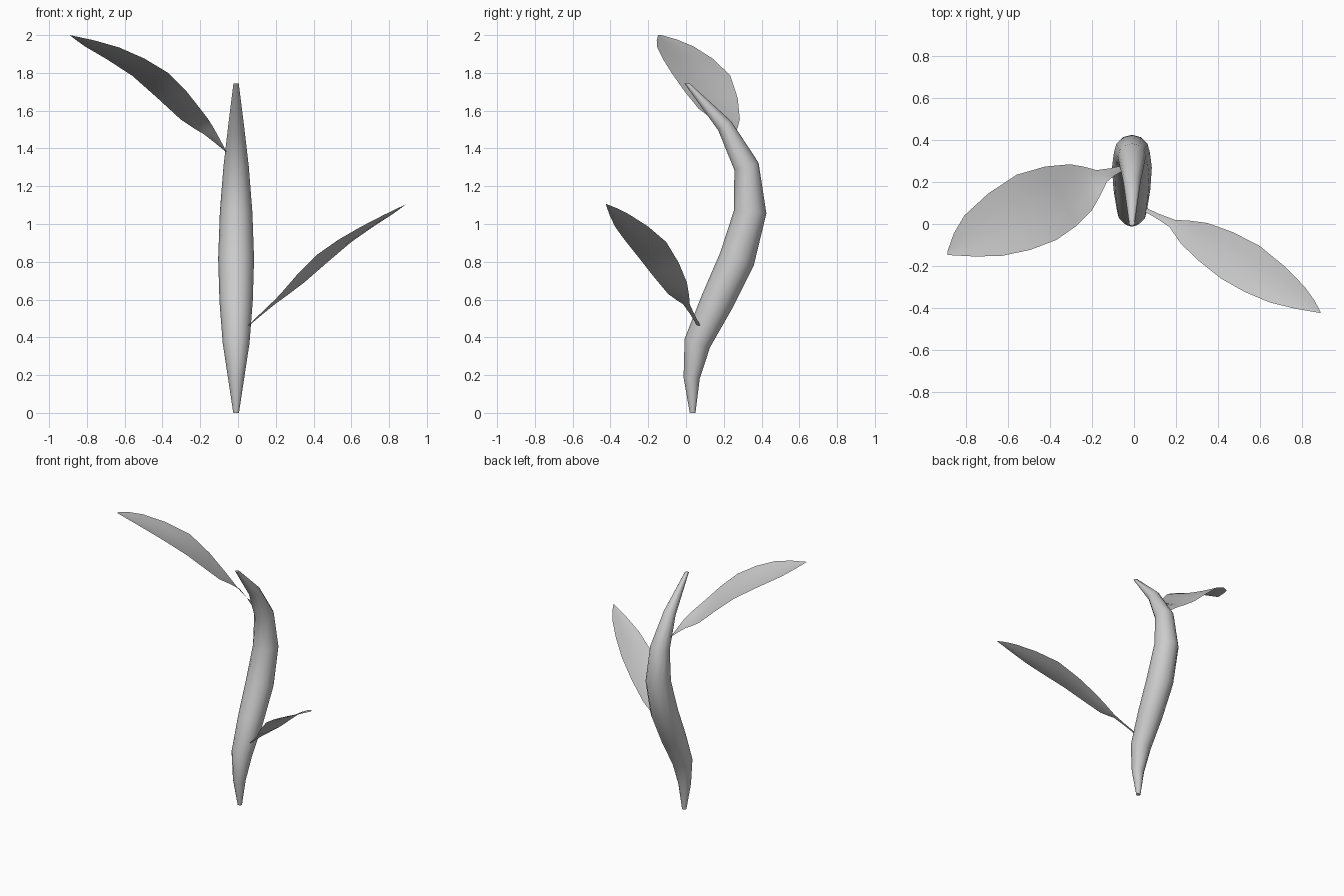
import bpy
import bmesh
import math
from mathutils import Vector

cube = bpy.data.objects.get("Cube")
if cube:
    bpy.data.objects.remove(cube, do_unlink=True)

# One plain grey material for the whole plant
grey = bpy.data.materials.new("plain grey")
grey.use_nodes = True
colour = (0.6, 0.6, 0.6, 1)
grey.diffuse_color = colour
grey.node_tree.nodes["Principled BSDF"].inputs["Base Color"].default_value = colour


def finish(name, bm, angle):
    """Turn a bmesh into a smooth-shaded, named object."""
    mesh = bpy.data.meshes.new(name)
    bm.to_mesh(mesh)
    bm.free()
    mesh.materials.append(grey)
    obj = bpy.data.objects.new(name, mesh)
    bpy.context.collection.objects.link(obj)
    bpy.ops.object.select_all(action="DESELECT")
    obj.select_set(True)
    bpy.context.view_layer.objects.active = obj
    bpy.ops.object.shade_smooth_by_angle(angle=math.radians(angle))
    return obj


def bridge(bm, rows, closed=False):
    """Join neighbouring rows of vertices with quads."""
    count = len(rows[0])
    for low, high in zip(rows, rows[1:]):
        for i in range(count if closed else count - 1):
            j = (i + 1) % count
            bm.faces.new((low[i], low[j], high[j], high[i]))


def refine(points):
    """Add a smooth midpoint between each pair of edge points."""
    result = []
    last = len(points) - 1
    for i in range(last):
        a, b = points[i], points[i + 1]
        before = points[i - 1] if i > 0 else a * 2 - b
        after = points[i + 2] if i + 2 <= last else b * 2 - a
        result += [a, (a + b) * 9 / 16 - (before + after) / 16]
    return result + [points[-1]]


def make_stem(name, x, path, sides):
    """Sweep a round section of changing radius along a path in the yz plane."""
    bm = bmesh.new()
    centres = [Vector((x, y, z)) for y, z, r in path]
    rows = []
    for i, centre in enumerate(centres):
        tangent = centres[min(i + 1, len(path) - 1)] - centres[max(i - 1, 0)]
        if i in (0, len(path) - 1):
            tangent = Vector((0, 0, 1))
        side = Vector((1, 0, 0))
        across = tangent.normalized().cross(side)
        radius = path[i][2]
        ring = []
        for k in range(sides):
            turn = math.tau * k / sides
            offset = side * math.cos(turn) + across * math.sin(turn)
            ring.append(bm.verts.new(centre + offset * radius))
        rows.append(ring)
    bridge(bm, rows, closed=True)
    bm.faces.new(rows[0][::-1])
    bm.faces.new(rows[-1])
    bmesh.ops.recalc_face_normals(bm, faces=bm.faces)
    return finish(name, bm, 50)


def make_leaf(name, back_edge, front_edge, sag, across=4):
    """Span a thin, slightly hollow blade between two curved edges."""
    bm = bmesh.new()
    rows = []
    back = refine([Vector(p) for p in back_edge])
    front = refine([Vector(p) for p in front_edge])
    for a, b in zip(back, front):
        width = (b - a).length
        row = []
        for k in range(across + 1):
            t = k / across
            point = a.lerp(b, t)
            point.z -= sag * width * 4 * t * (1 - t)
            row.append(bm.verts.new(point))
        rows.append(row)
    bridge(bm, rows)
    # Face the blade upwards
    bm.normal_update()
    if sum(f.normal.z for f in bm.faces) < 0:
        bmesh.ops.reverse_faces(bm, faces=bm.faces)
    return finish(name, bm, 80)


# Curved stem: y, z and radius of each ring
make_stem("stem", -0.01, [
    (0.035, 0, 0.015), (0.03, 0.185, 0.043), (0.06, 0.37, 0.071),
    (0.165, 0.59, 0.088), (0.27, 0.815, 0.095), (0.34, 1.065, 0.086),
    (0.32, 1.305, 0.067), (0.205, 1.52, 0.042), (0.005, 1.745, 0.014),
], 12)

# Upper leaf on the right
make_leaf(
    "upper_leaf",
    [(-0.05, 0.28, 1.37), (-0.18, 0.257, 1.475), (-0.305, 0.285, 1.555),
     (-0.56, 0.235, 1.785), (-0.81, 0.04, 1.94), (-0.89, -0.13, 2)],
    [(-0.06, 0.25, 1.38), (-0.13, 0.2, 1.51), (-0.2, 0.067, 1.61),
     (-0.37, -0.076, 1.8), (-0.63, -0.152, 1.935), (-0.89, -0.148, 2)],
    0.04)

# Lower leaf on the left
make_leaf(
    "lower_leaf",
    [(0.05, 0.08, 0.455), (0.195, 0.02, 0.575), (0.35, 0.005, 0.69),
     (0.6, -0.105, 0.905), (0.815, -0.3, 1.05), (0.89, -0.42, 1.105)],
    [(0.05, 0.06, 0.46), (0.17, -0.015, 0.575), (0.225, -0.095, 0.63),
     (0.415, -0.26, 0.835), (0.65, -0.375, 0.985), (0.89, -0.425, 1.105)],
    0.04)
